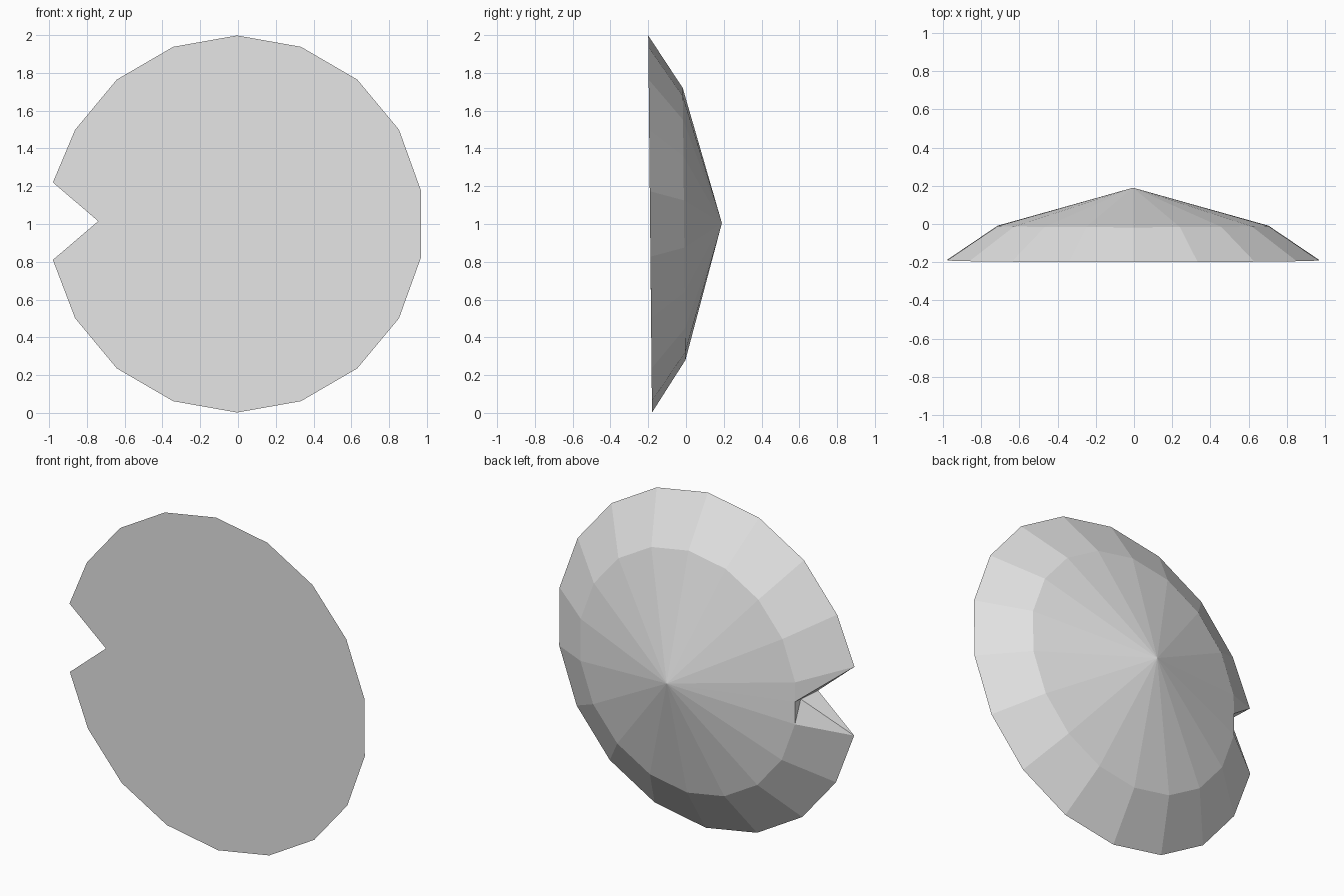
import bpy, bmesh
from math import radians, sin, cos

cube = bpy.data.objects.get("Cube")
if cube:
    bpy.data.objects.remove(cube, do_unlink=True)

SIDES = 18
TILT = 0.01

# Single light grey material
grey = bpy.data.materials.new("light_grey")
grey.use_nodes = True
colour = (0.8, 0.8, 0.8, 1)
grey.diffuse_color = colour
grey.node_tree.nodes["Principled BSDF"].inputs["Base Color"].default_value = colour

bm = bmesh.new()


def ring(rx, rz, y):
    """Slightly leaning ring of points, running from above the notch to below it."""
    points = []
    for i in range(SIDES):
        a = radians(170 - i * 360 / SIDES)
        h = rz * sin(a)
        points.append(bm.verts.new((rx * cos(a) - 0.005, y - TILT * h, 1 + h)))
    return points


# Rim, shoulder and rear peak of the shallow dome
rim = ring(0.99, 0.998, -0.19)
shoulder = ring(0.72, 0.72, -0.01)
peak = bm.verts.new((-0.005, 0.19, 1.005))
rim[0].co.z, rim[-1].co.z = 1.22, 0.81

for i in range(SIDES - 1):
    bm.faces.new((rim[i], rim[i + 1], shoulder[i + 1], shoulder[i]))
    bm.faces.new((shoulder[i], shoulder[i + 1], peak))

# V-shaped notch cut into the rim
back = bm.verts.new((-0.715, -0.01, 1.01))
middle = bm.verts.new((-0.72, -0.055, 1.01))
front = bm.verts.new((-0.74, -0.19, 1.015))
top, bottom = rim[0], rim[-1]
upper, lower = shoulder[0], shoulder[-1]
for face in (
    (upper, peak, back), (back, peak, lower),
    (upper, back, top), (top, back, middle), (top, middle, front),
    (lower, middle, back), (lower, bottom, middle), (bottom, front, middle),
):
    bm.faces.new(face)

# Flat front
bm.faces.new(rim + [front])
bmesh.ops.recalc_face_normals(bm, faces=bm.faces)

mesh = bpy.data.meshes.new("notched_dome")
bm.to_mesh(mesh)
bm.free()
mesh.materials.append(grey)
dome = bpy.data.objects.new("notched_dome", mesh)
bpy.context.collection.objects.link(dome)
